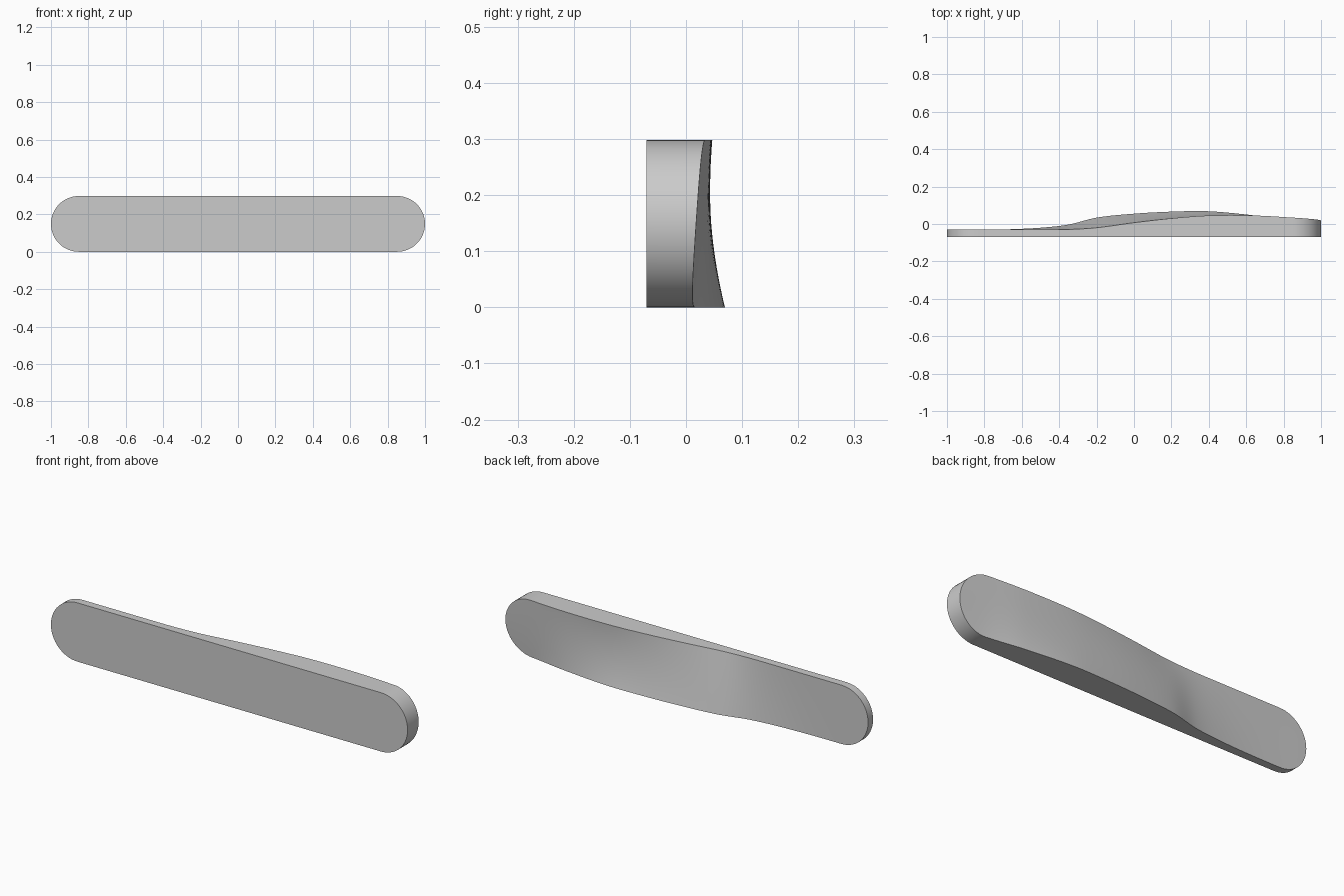
import bpy, bmesh, math

cube = bpy.data.objects.get("Cube")
if cube:
    bpy.data.objects.remove(cube, do_unlink=True)

RADIUS, HALF, FRONT = 0.149, 0.851, -0.07
ROWS, COLS = 28, 72

# depth of the sculpted back along the lower edge, middle and upper edge
XS = [-1, -0.7, -0.5, -0.35, -0.2, 0, 0.2, 0.4, 0.65, 0.85, 1]
LOWER = [-0.03, -0.029, -0.02, -0.003, 0.034, 0.055, 0.066, 0.068, 0.045, 0.016, 0.005]
MIDDLE = [-0.03, -0.03, -0.026, -0.016, 0.008, 0.028, 0.04, 0.045, 0.04, 0.026, 0.018]
UPPER = [-0.03, -0.03, -0.03, -0.029, -0.02, 0.007, 0.03, 0.045, 0.045, 0.034, 0.025]


def sample(ys, x):
    """Smooth cubic interpolation of a depth profile."""
    last = len(XS) - 1
    i = max(k for k in range(last) if XS[k] <= x or k == 0)

    def slope(k):
        a, b = max(k - 1, 0), min(k + 1, last)
        return (ys[b] - ys[a]) / (XS[b] - XS[a])

    w = XS[i + 1] - XS[i]
    t = (x - XS[i]) / w
    h = t * t * (3 - 2 * t)
    return (ys[i] * (1 - h) + ys[i + 1] * h
            + w * t * (1 - t) * (slope(i) * (1 - t) - slope(i + 1) * t))


def back_depth(x, z):
    """Blend the three profiles with a parabola across the height."""
    v = z / RADIUS - 1
    low, mid, up = (sample(p, x) for p in (LOWER, MIDDLE, UPPER))
    return mid + v * (up - low) / 2 + v * v * ((up + low) / 2 - mid)


# sculpted back surface, rows follow the rounded ends
bm = bmesh.new()
grid = []
for r in range(ROWS + 1):
    a = math.pi * r / ROWS
    z = RADIUS * (1 - math.cos(a))
    reach = HALF + RADIUS * math.sin(a)
    row = []
    for c in range(COLS + 1):
        x = reach * (2 * c / COLS - 1)
        row.append(bm.verts.new((x, back_depth(x, z), z)))
    grid.append(row)
for r in range(ROWS):
    for c in range(COLS):
        bm.faces.new((grid[r][c], grid[r][c + 1], grid[r + 1][c + 1], grid[r + 1][c]))

# rim wall and flat front
loop = (grid[0] + [row[-1] for row in grid[1:-1]]
        + grid[-1][::-1] + [row[0] for row in grid[-2:0:-1]])
front = [bm.verts.new((v.co.x, FRONT, v.co.z)) for v in loop]
for i in range(len(loop)):
    j = (i + 1) % len(loop)
    bm.faces.new((loop[i], loop[j], front[j], front[i]))
bm.faces.new(front)
bmesh.ops.recalc_face_normals(bm, faces=bm.faces)

mesh = bpy.data.meshes.new("contoured_handle")
bm.to_mesh(mesh)
bm.free()
handle = bpy.data.objects.new("contoured_handle", mesh)
bpy.context.collection.objects.link(handle)

# plain grey finish
grey = bpy.data.materials.new("light_grey")
grey.use_nodes = True
colour = (0.6, 0.6, 0.6, 1)
grey.diffuse_color = colour
grey.node_tree.nodes["Principled BSDF"].inputs["Base Color"].default_value = colour
mesh.materials.append(grey)

bpy.ops.object.select_all(action="DESELECT")
handle.select_set(True)
bpy.context.view_layer.objects.active = handle
bpy.ops.object.shade_smooth_by_angle(angle=math.radians(35))
